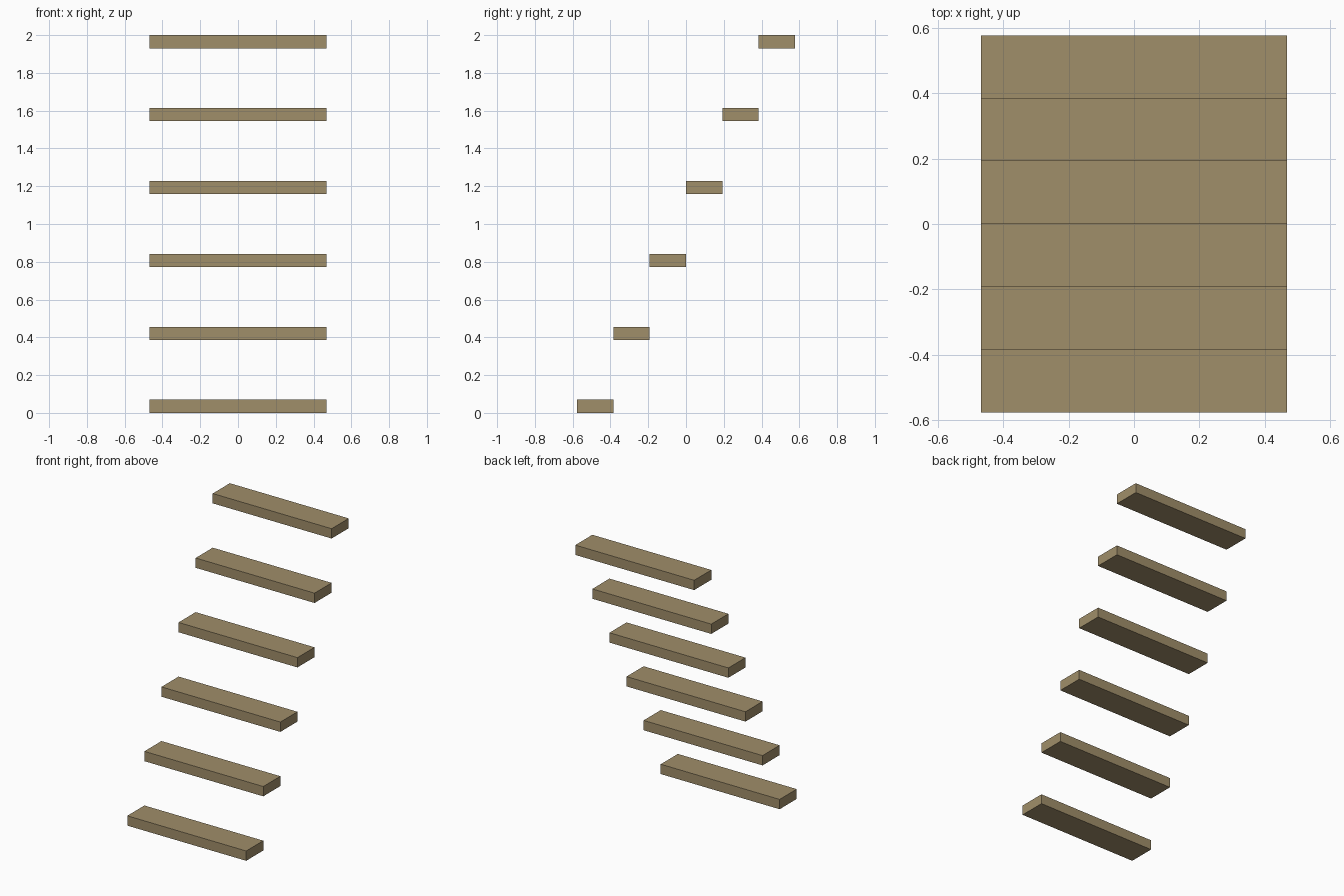
import bpy
import bmesh
from mathutils import Matrix, Vector

if "Cube" in bpy.data.objects:
    bpy.data.objects.remove(bpy.data.objects["Cube"])

STEPS = 6
WIDTH, DEPTH, THICK = 0.938, 0.1925, 0.07
RISE = (2.0 - THICK) / (STEPS - 1)

wood = bpy.data.materials.new("tan wood")
wood.diffuse_color = (0.352, 0.271, 0.144, 1.0)
wood.use_nodes = True
wood.node_tree.nodes["Principled BSDF"].inputs["Base Color"].default_value = wood.diffuse_color


def add_tread(name, y, z):
    """One plain rectangular board centred at (0, y, z)."""
    bm = bmesh.new()
    bmesh.ops.create_cube(bm, size=1.0,
                          matrix=Matrix.Diagonal((WIDTH, DEPTH, THICK, 1.0)))
    mesh = bpy.data.meshes.new(name)
    bm.to_mesh(mesh)
    bm.free()
    mesh.materials.append(wood)
    tread = bpy.data.objects.new(name, mesh)
    tread.location = Vector((0.0, y, z))
    bpy.context.collection.objects.link(tread)


# Floating stair treads, each one board depth further back and one rise higher
for i in range(STEPS):
    add_tread(f"stair_tread_{i + 1}",
              (i - (STEPS - 1) / 2) * DEPTH,
              THICK / 2 + i * RISE)
